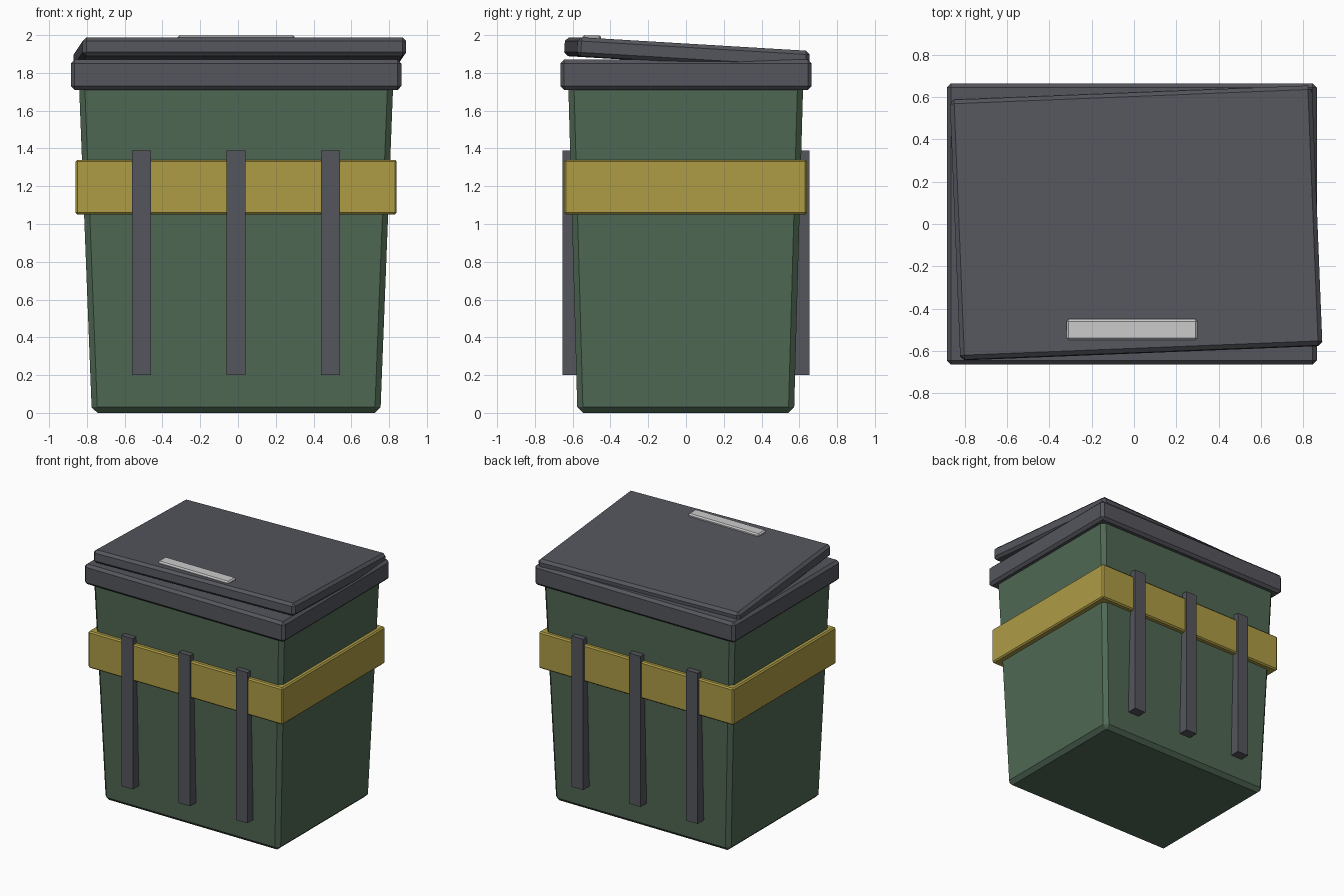
import bpy, bmesh
from math import radians
from mathutils import Matrix

if "Cube" in bpy.data.objects:
    bpy.data.objects.remove(bpy.data.objects["Cube"])


def material(name, rgb):
    m = bpy.data.materials.new(name)
    m.diffuse_color = (*rgb, 1)
    m.use_nodes = True
    m.node_tree.nodes["Principled BSDF"].inputs["Base Color"].default_value = m.diffuse_color
    return m


GREEN = material("green_plastic", (0.08, 0.14, 0.09))
DARK = material("dark_plastic", (0.09, 0.093, 0.11))
YELLOW = material("yellow_band", (0.42, 0.33, 0.06))


def box(name, lo, hi, bevel=0.0, mat=None, rot=(0, 0, 0), taper=(1, 1)):
    """Chamfered box between two corners; taper scales the bottom face."""
    size = [b - a for a, b in zip(lo, hi)]
    bm = bmesh.new()
    bmesh.ops.create_cube(bm, size=1, matrix=Matrix.Diagonal((*size, 1)))
    for v in bm.verts:
        if v.co.z < 0:
            v.co.x *= taper[0]
            v.co.y *= taper[1]
    if bevel:
        bmesh.ops.bevel(bm, geom=bm.edges[:], offset=bevel, segments=1,
                        affect='EDGES', profile=0.5)
    me = bpy.data.meshes.new(name)
    bm.to_mesh(me)
    bm.free()
    ob = bpy.data.objects.new(name, me)
    ob.location = [(a + b) / 2 for a, b in zip(lo, hi)]
    ob.rotation_euler = rot
    if mat:
        me.materials.append(mat)
    bpy.context.collection.objects.link(ob)
    return ob


CX = -0.01  # the bin sits slightly left because the lid is skewed

# Tapered body
box("body", (CX - 0.834, -0.625, 0), (CX + 0.834, 0.622, 1.8), 0.03, GREEN,
    taper=(0.764 / 0.834, 0.574 / 0.624))

# Collar under the lid
box("collar", (CX - 0.875, -0.665, 1.71), (CX + 0.875, 0.665, 1.87), 0.02, DARK)

# Yellow band
box("band", (CX - 0.85, -0.645, 1.05), (CX + 0.85, 0.64, 1.34), 0.01, YELLOW)

# Vertical ribs, front and back
for side, label in ((-1, "front"), (1, "back")):
    for i in (-1, 0, 1):
        x = CX + 0.5 * i
        ys = sorted((side * 0.555, side * 0.655))
        box(f"{label}_rib_{i + 2}", (x - 0.05, ys[0], 0.2),
            (x + 0.05, ys[1], 1.39), 0, DARK)

# Lid, tipped up at the front and slightly twisted
box("lid", (0.01 - 0.857, 0.005 - 0.616, 1.853), (0.01 + 0.857, 0.005 + 0.616, 1.953),
    0.02, DARK, rot=(radians(-3.4), 0, radians(2.3)))

# Lid grip
box("grip", (CX - 0.31, -0.548, 1.95), (CX + 0.31, -0.45, 2.0), 0.01)
